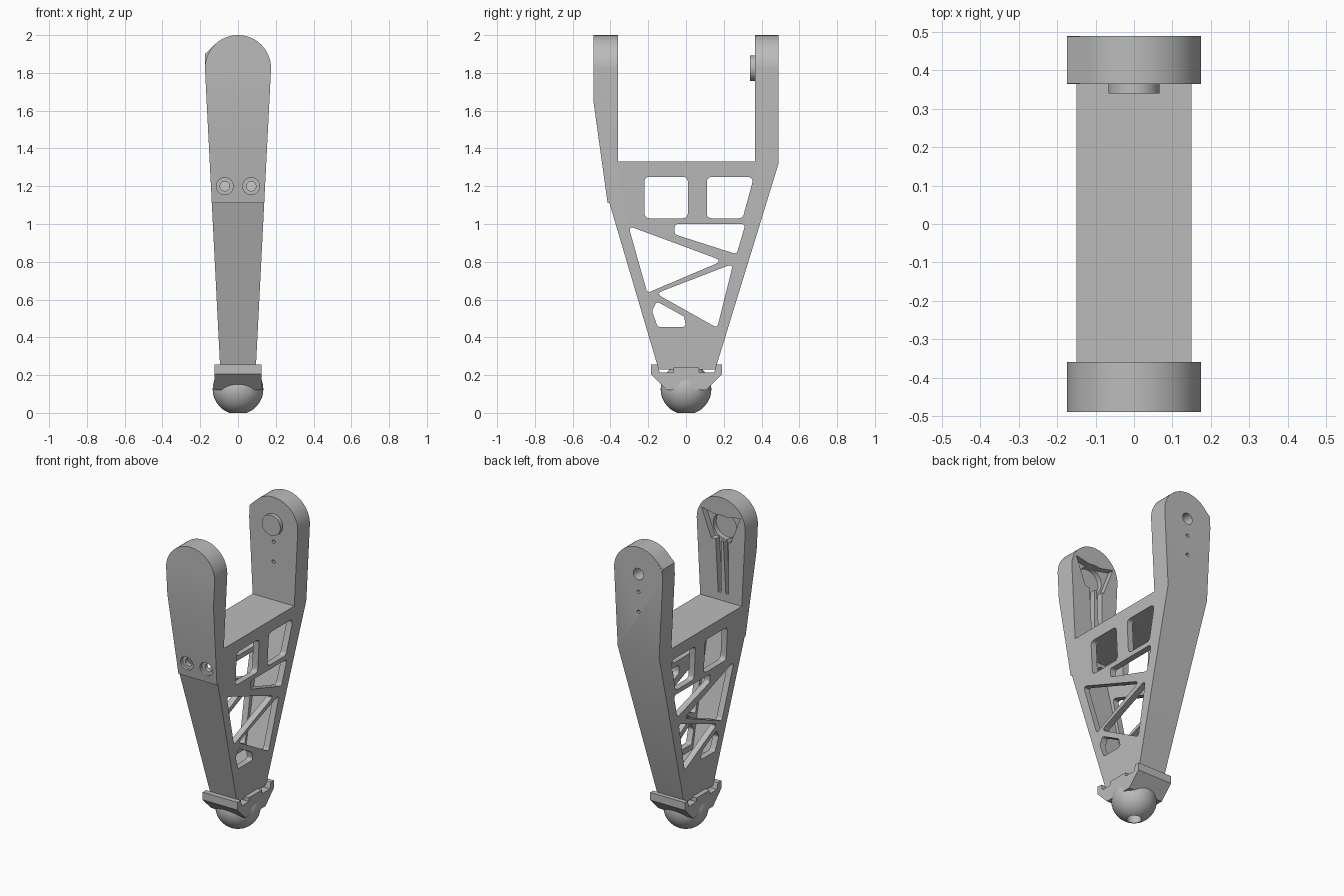
import bpy, bmesh, math
from mathutils import Vector

if "Cube" in bpy.data.objects:
    bpy.data.objects.remove(bpy.data.objects["Cube"], do_unlink=True)

grey = bpy.data.materials.new("plain grey")
grey.use_nodes = True
COLOR = (0.5, 0.5, 0.5, 1)
grey.diffuse_color = COLOR
grey.node_tree.nodes["Principled BSDF"].inputs["Base Color"].default_value = COLOR


def prism(name, pts, axis, a, b):
    """Extrude a 2D outline: (y, z) along X or (x, z) along Y."""
    place = (lambda p, d: (d, p[0], p[1])) if axis == "X" else (lambda p, d: (p[0], d, p[1]))
    bm = bmesh.new()
    ends = [[bm.verts.new(place(p, d)) for p in pts] for d in (a, b)]
    for ring in ends:
        bm.faces.new(ring)
    n = len(pts)
    for i in range(n):
        j = (i + 1) % n
        bm.faces.new((ends[0][i], ends[0][j], ends[1][j], ends[1][i]))
    bmesh.ops.recalc_face_normals(bm, faces=bm.faces)
    mesh = bpy.data.meshes.new(name)
    bm.to_mesh(mesh)
    bm.free()
    mesh.materials.append(grey)
    ob = bpy.data.objects.new(name, mesh)
    bpy.context.collection.objects.link(ob)
    return ob


def circle(cx, cz, r, n=32):
    return [(cx + r * math.cos(i * math.tau / n), cz + r * math.sin(i * math.tau / n)) for i in range(n)]


def rounded(corners, r, steps=5):
    """Round every corner of a polygon."""
    pts = [Vector(c) for c in corners]
    out = []
    for i, p in enumerate(pts):
        u = (pts[i - 1] - p).normalized()
        v = (pts[(i + 1) % len(pts)] - p).normalized()
        t = r / math.tan(u.angle(v) / 2)
        for k in range(steps + 1):
            s = k / steps
            out.append(p + u * t * (1 - s) ** 2 + v * t * s ** 2)
    return out


def boolean(target, tool, operation="DIFFERENCE"):
    mod = target.modifiers.new("cut", "BOOLEAN")
    mod.object, mod.operation, mod.solver = tool, operation, "EXACT"
    bpy.context.view_layer.objects.active = target
    bpy.ops.object.modifier_apply(modifier=mod.name)
    bpy.data.objects.remove(tool, do_unlink=True)


def finish(ob):
    bpy.ops.object.select_all(action="DESELECT")
    ob.select_set(True)
    bpy.context.view_layer.objects.active = ob
    bpy.ops.object.shade_smooth_by_angle(angle=math.radians(30))


def half_width(z):
    return 0.095 + 0.05 * (z - 0.25)


# Fork body: side profile trimmed by the tapered, round-topped front outline
PIVOT, TIP_R = 1.825, 0.175
side = [(-0.145, 0.23), (0.155, 0.23), (0.49, 1.32), (0.49, 2.05), (0.365, 2.05), (0.365, 1.33),
        (-0.36, 1.33), (-0.36, 2.05), (-0.49, 2.05), (-0.49, 1.65), (-0.415, 1.11), (-0.405, 1.11)]
body = prism("fork_body", side, "X", -0.4, 0.4)
arc = [(TIP_R * math.cos(math.pi * i / 32), PIVOT + TIP_R * math.sin(math.pi * i / 32)) for i in range(33)]
w0 = half_width(0.1)
boolean(body, prism("outline", [(-w0, 0.1), (w0, 0.1)] + arc, "Y", -0.7, 0.7), "INTERSECT")

# Hollow interior with tapered side walls
cavity = prism("cavity", [(-0.16, 0.42), (0.17, 0.42), (0.42, 1.25), (-0.385, 1.25), (-0.365, 1.11)], "X", -1, 1)
for v in cavity.data.vertices:
    v.co.x *= half_width(v.co.z) - 0.04
boolean(body, cavity)

# Truss windows through both sides
windows = [
    ([(-0.22, 1.03), (0.01, 1.03), (0.01, 1.25), (-0.22, 1.25)], 0.03),
    ([(0.11, 1.03), (0.30, 1.03), (0.36, 1.25), (0.11, 1.25)], 0.03),
    ([(-0.305, 0.99), (-0.205, 0.635), (0.195, 0.805)], 0.018),
    ([(-0.06, 1.0), (0.315, 1.0), (0.268, 0.84), (-0.06, 0.945)], 0.02),
    ([(0.25, 0.79), (0.165, 0.45), (-0.16, 0.632)], 0.018),
    ([(-0.155, 0.59), (-0.01, 0.51), (0.0, 0.455), (-0.15, 0.455), (-0.18, 0.54)], 0.018),
]
for corners, r in windows:
    boolean(body, prism("window", rounded(corners, r), "X", -0.5, 0.5))

# Counterbored screw holes on the front
for x in (-0.07, 0.07):
    boolean(body, prism("counterbore", circle(x, 1.2, 0.045), "Y", -0.6, -0.405))
    boolean(body, prism("screw_hole", circle(x, 1.2, 0.025), "Y", -0.6, -0.34))

# Pivot and pin holes in the back arm
boolean(body, prism("pivot_hole", circle(0, PIVOT, 0.037), "Y", 0.40, 0.6))
for z in (1.71, 1.58):
    boolean(body, prism("pin_hole", circle(0, z, 0.011, 12), "Y", 0.3, 0.6))

# Drive pocket and cable channels on the inside of the front arm
pocket = [(-0.14, 1.9), (-0.07, 1.72), (0.07, 1.72), (0.14, 1.9), (0.05, 1.88), (-0.05, 1.88)]
boolean(body, prism("pocket_wings", pocket, "Y", -0.40, -0.3))
for x in (-0.055, 0.0):
    channel = [(x, 1.75), (x + 0.04, 1.75), (x + 0.02, 1.38), (x, 1.38)]
    boolean(body, prism("channel", channel, "Y", -0.40, -0.3))
boolean(body, prism("pocket", circle(0, 1.8, 0.085, 14), "Y", -0.43, -0.3))
finish(body)

# Back arm details: squared shoulder and pivot boss
finish(prism("back_arm_shoulder", [(-0.174, 1.83), (-0.175, 1.9), (-0.115, 1.957), (-0.08, 1.85)],
             "Y", 0.366, 0.489))
finish(prism("pivot_boss", circle(0, PIVOT, 0.067, 40), "Y", 0.34, 0.37))

# Foot bracket with raised lips and seating pads
bracket = [(-0.10, 0.12), (0.105, 0.12), (0.19, 0.205), (0.19, 0.255), (0.16, 0.255), (0.15, 0.215),
           (0.07, 0.215), (0.07, 0.24), (-0.065, 0.24), (-0.065, 0.215), (-0.14, 0.215), (-0.15, 0.255),
           (-0.185, 0.255), (-0.185, 0.205)]
finish(prism("foot_bracket", bracket, "X", -0.125, 0.125))

# Ball foot with a socket in the bottom
bm = bmesh.new()
bmesh.ops.create_uvsphere(bm, u_segments=48, v_segments=32, radius=0.134)
bmesh.ops.translate(bm, verts=bm.verts, vec=(0, 0, 0.126))
mesh = bpy.data.meshes.new("ball_foot")
bm.to_mesh(mesh)
bm.free()
mesh.materials.append(grey)
ball = bpy.data.objects.new("ball_foot", mesh)
bpy.context.collection.objects.link(ball)
bpy.ops.mesh.primitive_cylinder_add(vertices=12, radius=0.045, depth=0.16, location=(0, 0, 0))
boolean(ball, bpy.context.object)
finish(ball)
